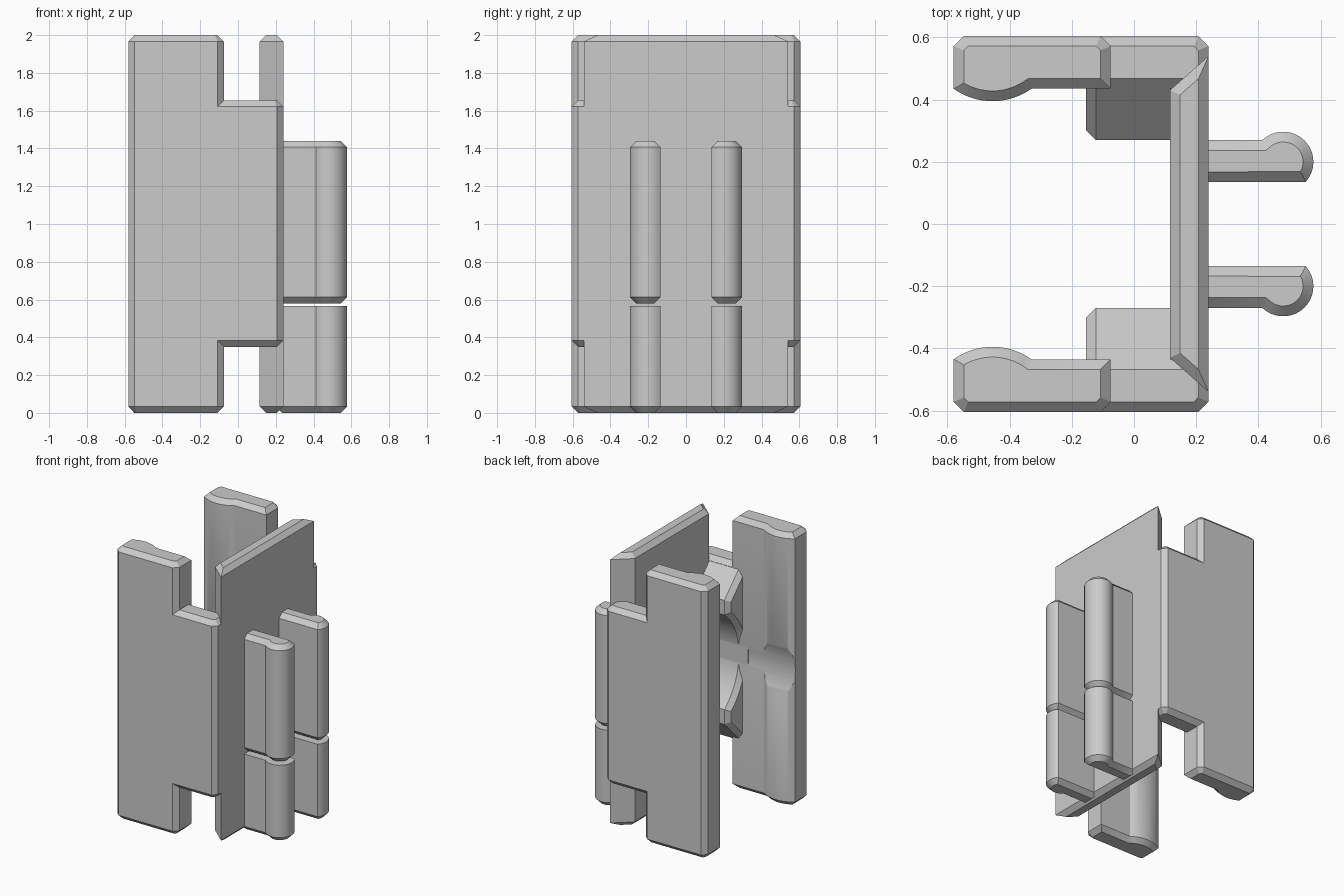
import bpy, bmesh, math

cube = bpy.data.objects.get("Cube")
if cube:
    bpy.data.objects.remove(cube, do_unlink=True)

GREY = (0.6, 0.6, 0.6, 1)
CHAMFER = 0.033

grey = bpy.data.materials.new("light grey")
grey.use_nodes = True
grey.diffuse_color = GREY
grey.node_tree.nodes["Principled BSDF"].inputs["Base Color"].default_value = GREY


def arc(cx, cy, r, a0, a1, steps):
    """Points on an arc, angles in degrees."""
    angles = [math.radians(a0 + (a1 - a0) * i / steps) for i in range(steps + 1)]
    return [(cx + r * math.cos(a), cy + r * math.sin(a)) for a in angles]


def prism(name, profile, lo, hi, axis="z", bevel_lo=True, bevel_hi=True):
    """Extrude a profile along z (xy profile) or x (yz profile), chamfering the caps."""
    place = (lambda p, h: (p[0], p[1], h)) if axis == "z" else (lambda p, h: (h, p[0], p[1]))
    k = 2 if axis == "z" else 0
    bm = bmesh.new()
    face = bm.faces.new([bm.verts.new(place(p, lo)) for p in profile])
    top = bmesh.ops.extrude_face_region(bm, geom=[face])["geom"]
    for v in top:
        if isinstance(v, bmesh.types.BMVert):
            v.co[k] = hi
    bmesh.ops.recalc_face_normals(bm, faces=bm.faces)
    levels = [h for h, on in ((lo, bevel_lo), (hi, bevel_hi)) if on]
    edges = [e for e in bm.edges
             if any(all(abs(v.co[k] - h) < 1e-5 for v in e.verts) for h in levels)]
    if edges:
        bmesh.ops.bevel(bm, geom=edges, offset=CHAMFER, offset_type="OFFSET",
                        segments=1, profile=0.5, affect="EDGES", clamp_overlap=False)
    bmesh.ops.recalc_face_normals(bm, faces=bm.faces)
    mesh = bpy.data.meshes.new(name)
    bm.to_mesh(mesh)
    bm.free()
    mesh.materials.append(grey)
    obj = bpy.data.objects.new(name, mesh)
    bpy.context.collection.objects.link(obj)
    return obj


def finish(obj, cutter=None, edge_bevel=False, mirror=True):
    """Apply the cut, chamfer and mirror, then smooth the curved faces."""
    bpy.ops.object.select_all(action="DESELECT")
    obj.select_set(True)
    bpy.context.view_layer.objects.active = obj
    if cutter:
        cut = obj.modifiers.new("cut", "BOOLEAN")
        cut.operation = "DIFFERENCE"
        cut.solver = "EXACT"
        cut.object = cutter
    if edge_bevel:
        bevel = obj.modifiers.new("chamfer", "BEVEL")
        bevel.width = CHAMFER
        bevel.segments = 1
        bevel.limit_method = "ANGLE"
        bevel.angle_limit = math.radians(60)
    if mirror:
        flip = obj.modifiers.new("mirror", "MIRROR")
        flip.use_axis = (False, True, False)
        flip.use_clip = False
        flip.use_mirror_merge = False
    for mod in list(obj.modifiers):
        bpy.ops.object.modifier_apply(modifier=mod.name)
    bpy.ops.object.shade_smooth_by_angle(angle=math.radians(30))


# Round clearance running front to back between the jaws
bore = prism("bore_cutter", arc(0, 1, 0.44, 0, 357.5, 143), -0.8, 0.16, "x", False, False)
bore.hide_render = True

# Tall jaws with a rounded grip ridge on the inner face
half, rise = 0.125, 0.04
radius = (half ** 2 + rise ** 2) / (2 * rise)
sweep = math.degrees(math.asin(half / radius))
ridge = arc(-0.455, 0.395 + radius, radius, 270 - sweep, 270 + sweep, 16)
jaw_plan = ridge + [(-0.075, 0.435), (-0.075, 0.572), (-0.108, 0.605),
                    (-0.547, 0.605), (-0.58, 0.572)]
finish(prism("jaw", jaw_plan, 0, 2), cutter=bore)

# Shorter side walls joining the jaws to the back plate
wall_plan = [(-0.2, 0.435), (0.24, 0.435), (0.24, 0.572), (0.207, 0.605), (-0.2, 0.605)]
finish(prism("side_wall", wall_plan, 0.35, 1.655))

# Back plate with mitred ends
plate_plan = [(0.115, -0.43), (0.24, -0.54), (0.24, 0.54), (0.115, 0.43)]
finish(prism("back_plate", plate_plan, 0, 2), mirror=False)

# Inner corner blocks with sloped ends and the round clearance
block_side = [(0.27, 0.545), (0.435, 0.38), (0.5, 0.38),
              (0.5, 1.62), (0.435, 1.62), (0.27, 1.455)]
finish(prism("corner_block", block_side, -0.155, 0.15, "x", False, False),
       cutter=bore, edge_bevel=True)

# Hooked fins, split into an upper and a lower length
fin_plan = [(0.2, 0.135)] + arc(0.48, 0.2, 0.097, -42, 134, 18) + [(0.2, 0.27)]
finish(prism("upper_fin", fin_plan, 0.58, 1.44))
finish(prism("lower_fin", fin_plan, 0, 0.565, bevel_hi=False))

bpy.data.objects.remove(bore, do_unlink=True)
